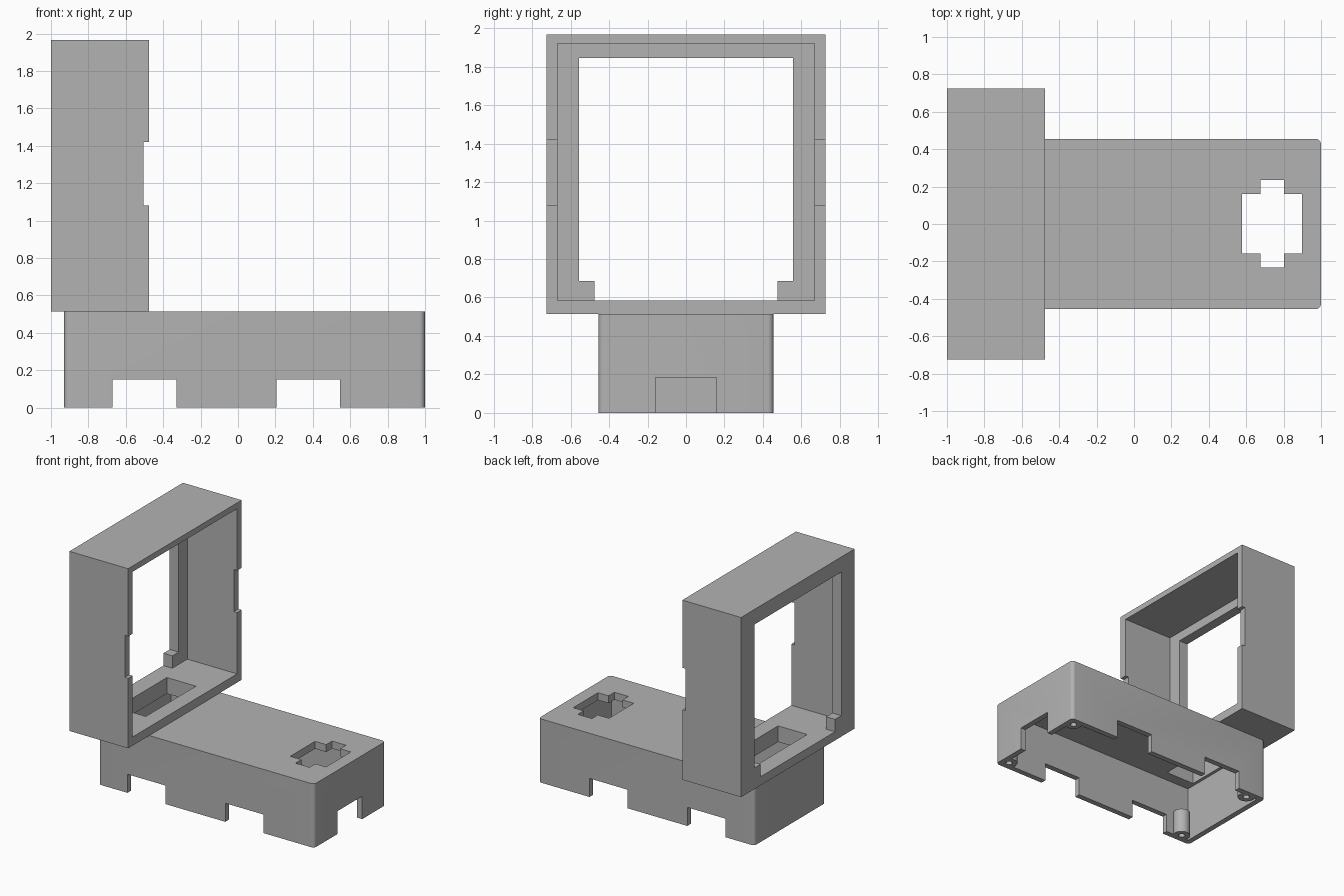
import bpy
import bmesh
from mathutils import Matrix, Vector

if "Cube" in bpy.data.objects:
    bpy.data.objects.remove(bpy.data.objects["Cube"], do_unlink=True)

grey = bpy.data.materials.new("plain_grey")
grey.use_nodes = True
colour = (0.45, 0.45, 0.45, 1)
grey.diffuse_color = colour
grey.node_tree.nodes["Principled BSDF"].inputs["Base Color"].default_value = colour


def to_object(name, bm):
    mesh = bpy.data.meshes.new(name)
    bm.to_mesh(mesh)
    bm.free()
    mesh.materials.append(grey)
    ob = bpy.data.objects.new(name, mesh)
    bpy.context.collection.objects.link(ob)
    return ob


def box(name, x, y, z, corner=0):
    """Box from three (low, high) ranges, with optional rounded upright edges."""
    bm = bmesh.new()
    size = [b - a for a, b in (x, y, z)]
    centre = [(a + b) / 2 for a, b in (x, y, z)]
    bmesh.ops.create_cube(bm, size=1, matrix=Matrix.LocRotScale(Vector(centre), None, Vector(size)))
    if corner:
        upright = [e for e in bm.edges if abs(e.verts[0].co.z - e.verts[1].co.z) > 0.01]
        bmesh.ops.bevel(bm, geom=upright, offset=corner, segments=6, profile=0.5, affect='EDGES')
    return to_object(name, bm)


def cylinder(name, x, y, z, radius):
    bm = bmesh.new()
    bmesh.ops.create_cone(bm, cap_ends=True, segments=32, radius1=radius, radius2=radius,
                          depth=z[1] - z[0], matrix=Matrix.Translation((x, y, (z[0] + z[1]) / 2)))
    return to_object(name, bm)


def combine(target, tool, operation='DIFFERENCE'):
    tool.hide_render = True
    mod = target.modifiers.new(tool.name, 'BOOLEAN')
    mod.operation = operation
    mod.solver = 'EXACT'
    mod.object = tool
    bpy.context.view_layer.objects.active = target
    bpy.ops.object.modifier_apply(modifier=mod.name)
    bpy.data.objects.remove(tool, do_unlink=True)


def cut(target, x, y, z, corner=0):
    combine(target, box("cutter", x, y, z, corner))


# Upright frame: open box with a thin rear panel
frame = box("display_frame", (-1, -0.475), (-0.725, 0.725), (0.515, 1.967))
cut(frame, (-0.92, -0.4), (-0.667, 0.667), (0.585, 1.92))

# Window in the panel, leaving two small corner ledges
cut(frame, (-1.1, -0.9), (-0.555, 0.555), (0.685, 1.845))
cut(frame, (-1.1, -0.9), (-0.475, 0.475), (0.585, 0.7))

# Shallow notches in the front rim of both side walls
for side in (-1, 1):
    cut(frame, (-0.505, -0.4), sorted((side * 0.6, side * 0.8)), (1.08, 1.42))

# Base: rounded shell, open underneath
base = box("base_shell", (-0.93, 1), (-0.455, 0.455), (0, 0.515), 0.03)
cut(base, (-0.885, 0.955), (-0.41, 0.41), (-0.1, 0.455))

# Screw posts in the four corners
posts = [(x, y) for x in (-0.80, 0.93) for y in (-0.385, 0.385)]
for x, y in posts:
    combine(base, cylinder("post", x, y, (0, 0.2), 0.065), 'UNION')
for x, y in posts:
    combine(base, cylinder("screw_hole", x, y, (-0.1, 0.15), 0.025))

# Cable notches along both long sides and in the free end
for x in ((-0.67, -0.33), (0.205, 0.545)):
    cut(base, x, (-0.6, 0.6), (-0.1, 0.15))
cut(base, (0.9, 1.1), (-0.158, 0.158), (-0.1, 0.185))

# Cross-shaped opening in the top
cut(base, (0.577, 0.897), (-0.157, 0.16), (0.4, 0.6))
cut(base, (0.677, 0.802), (-0.232, 0.235), (0.4, 0.6))

# Cable slot passing through the frame floor and the base top
for part in (frame, base):
    cut(part, (-0.86, -0.6), (-0.32, 0.32), (0.4, 0.65))

# Smooth rounded corners and posts, keeping hard edges
for part in (frame, base):
    bpy.ops.object.select_all(action='DESELECT')
    part.select_set(True)
    bpy.context.view_layer.objects.active = part
    bpy.ops.object.shade_smooth_by_angle()
